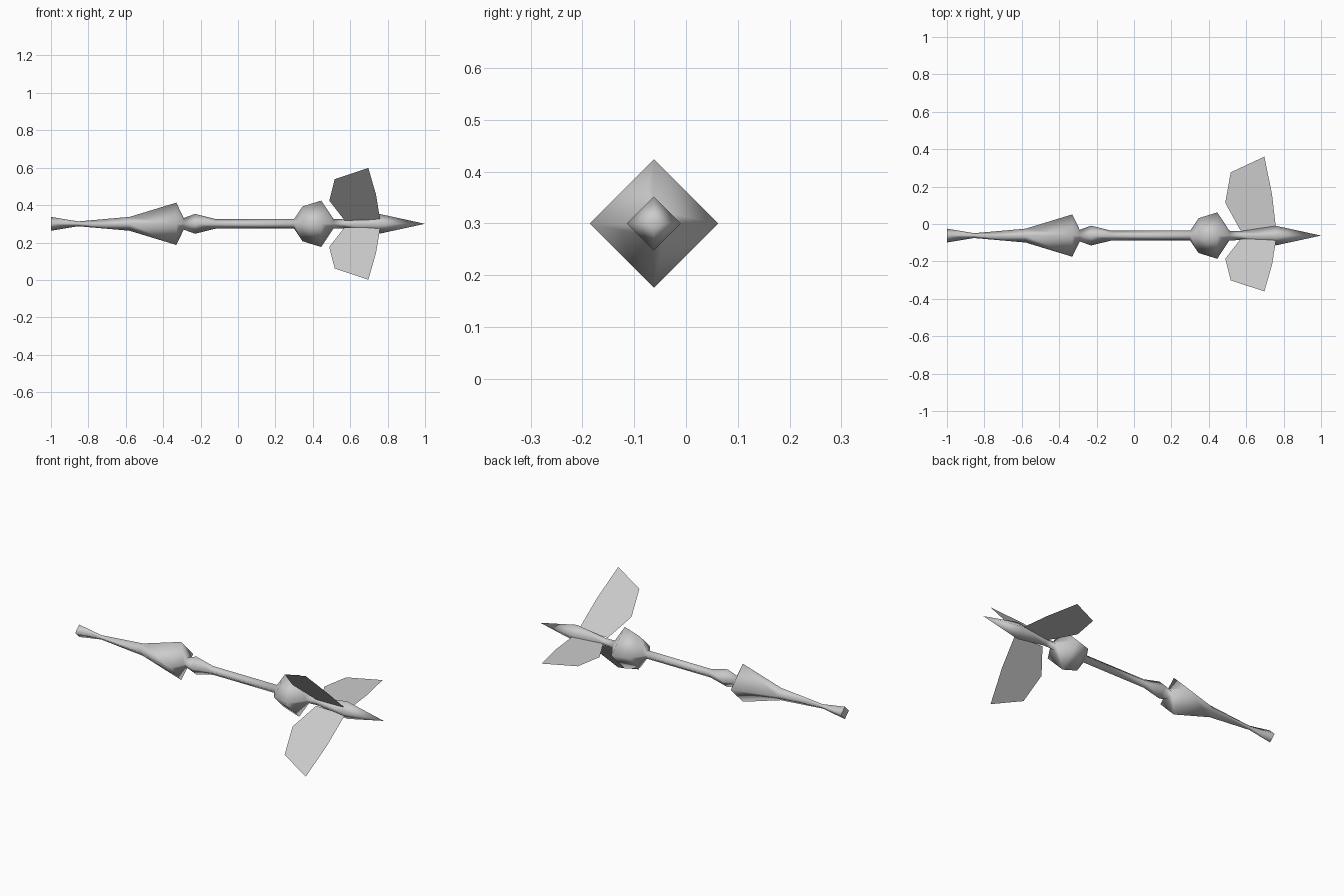
import bpy, bmesh, math

if "Cube" in bpy.data.objects:
    bpy.data.objects.remove(bpy.data.objects["Cube"])

AXIS_Y, AXIS_Z = -0.062, 0.30

grey = bpy.data.materials.new("plain_grey")
grey.diffuse_color = (0.6, 0.6, 0.6, 1)
grey.use_nodes = True
grey.node_tree.nodes["Principled BSDF"].inputs["Base Color"].default_value = grey.diffuse_color


def finish(bm, name, smooth):
    mesh = bpy.data.meshes.new(name)
    bm.to_mesh(mesh)
    bm.free()
    mesh.materials.append(grey)
    for p in mesh.polygons:
        p.use_smooth = smooth and abs(p.normal.x) < 0.99
    obj = bpy.data.objects.new(name, mesh)
    obj.location = (0, AXIS_Y, AXIS_Z)
    bpy.context.collection.objects.link(obj)
    return obj


# Shaft: four-sided section with corners up, down, front and back (x, radius)
profile = [(-1, .037), (-.855, .013), (-.58, .037), (-.33, .113),
           (-.29, .031), (-.23, .053), (-.12, .026), (.30, .026),
           (.345, .093), (.445, .124), (.51, .026), (.57, .024),
           (.76, .052)]
bm = bmesh.new()
rings = [[bm.verts.new((x, r * math.cos(k * math.pi / 2), r * math.sin(k * math.pi / 2)))
          for k in range(4)] for x, r in profile]
for a, b in zip(rings, rings[1:]):
    for k in range(4):
        n = (k + 1) % 4
        bm.faces.new((a[k], a[n], b[n], b[k]))
tip = bm.verts.new((1, 0, 0))
for k in range(4):
    bm.faces.new((rings[-1][k], rings[-1][(k + 1) % 4], tip))
bm.faces.new(rings[0])
bmesh.ops.recalc_face_normals(bm, faces=bm.faces)
finish(bm, "dart_shaft", True)

# Fins: thin blades, one to the back and two on the front diagonals (x, distance from axis)
outline = [(.57, .026), (.488, .175), (.517, .338), (.697, .422), (.738, .22), (.76, .03)]
for name, angle in (("back_fin", 0), ("upper_fin", 135), ("lower_fin", 225)):
    c, s = math.cos(math.radians(angle)), math.sin(math.radians(angle))
    bm = bmesh.new()
    bm.faces.new([bm.verts.new((x, r * c, r * s)) for x, r in outline])
    bm.normal_update()
    if bm.faces[:][0].normal.z < 0:
        bmesh.ops.reverse_faces(bm, faces=bm.faces[:])
    finish(bm, name, False)
